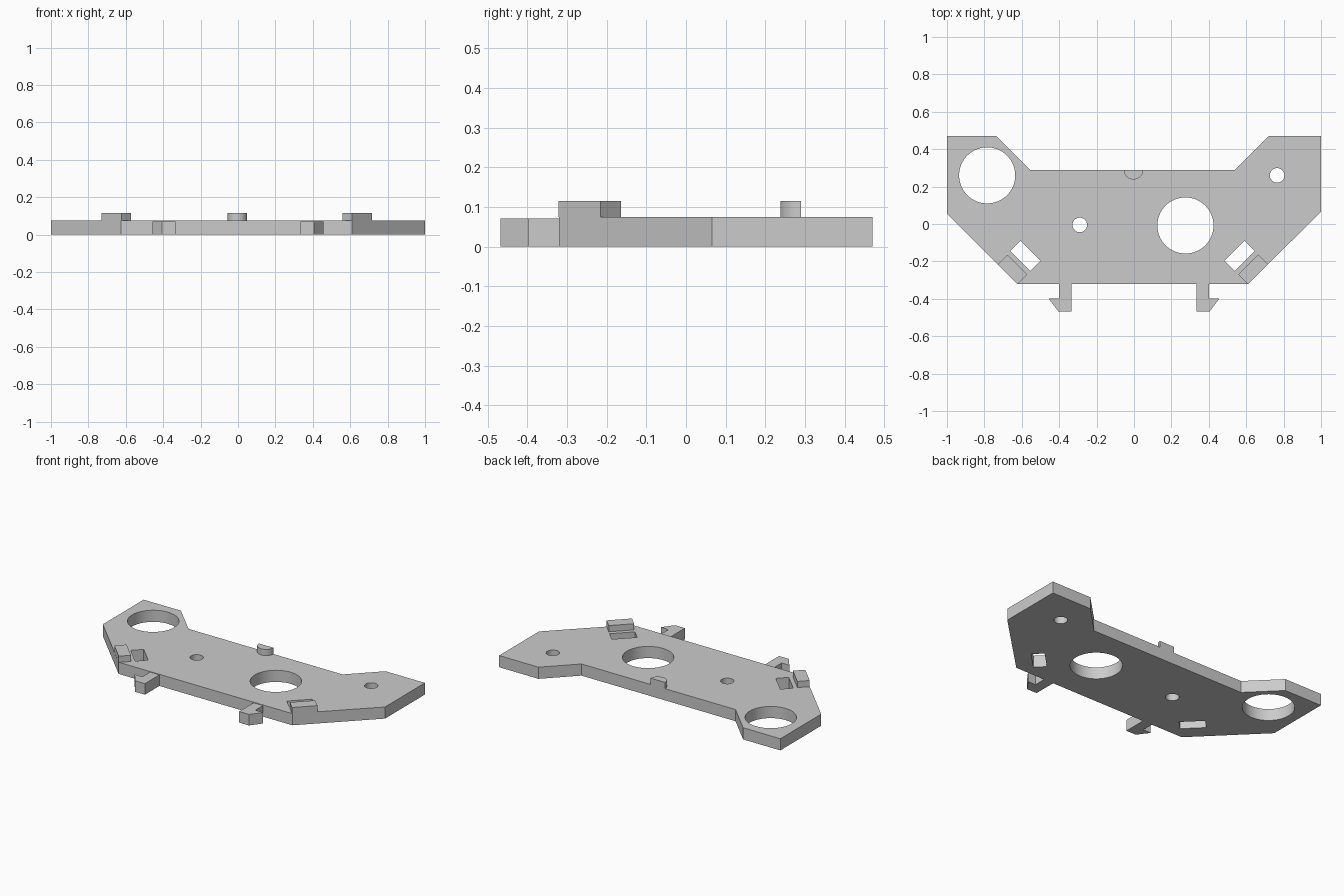
import bpy, bmesh
from math import cos, sin, pi

cube = bpy.data.objects.get("Cube")
if cube:
    bpy.data.objects.remove(cube, do_unlink=True)

THICK, RAISED = 0.075, 0.115

grey = bpy.data.materials.new("light grey")
grey.use_nodes = True
grey.diffuse_color = (0.6, 0.6, 0.6, 1)
grey.node_tree.nodes["Principled BSDF"].inputs["Base Color"].default_value = (0.6, 0.6, 0.6, 1)


def prism(name, outlines, z0, z1):
    """Extrude one or more closed outlines from z0 to z1 as one object."""
    bm = bmesh.new()
    for outline in outlines:
        face = bm.faces.new([bm.verts.new((x, y, z0)) for x, y in outline])
        top = bmesh.ops.extrude_face_region(bm, geom=[face])["geom"]
        bmesh.ops.translate(bm, vec=(0, 0, z1 - z0),
                            verts=[v for v in top if isinstance(v, bmesh.types.BMVert)])
    bmesh.ops.recalc_face_normals(bm, faces=bm.faces)
    mesh = bpy.data.meshes.new(name)
    bm.to_mesh(mesh)
    bm.free()
    mesh.materials.append(grey)
    obj = bpy.data.objects.new(name, mesh)
    bpy.context.collection.objects.link(obj)
    return obj


def arc(x, y, r, start=0, sweep=2 * pi, steps=64, closed=True):
    n = steps if closed else steps - 1
    return [(x + r * cos(start + sweep * i / n), y + r * sin(start + sweep * i / n))
            for i in range(steps)]


def diagonal_box(x, y, length, width, side):
    """Rectangle turned 45 degrees, long axis parallel to the slanted edge."""
    d = 0.5 ** 0.5
    corners = [(-1, -1), (1, -1), (1, 1), (-1, 1)]
    return [(x + d * (a * length - b * width) / 2,
             y + side * d * (a * length + b * width) / 2) for a, b in corners]


def smooth(obj):
    bpy.ops.object.select_all(action="DESELECT")
    obj.select_set(True)
    bpy.context.view_layer.objects.active = obj
    bpy.ops.object.shade_smooth_by_angle(angle=0.6)


# Main plate
plate = prism("plate", [[
    (-1, 0.47), (-0.735, 0.47), (-0.555, 0.29), (0.54, 0.29), (0.72, 0.47),
    (1, 0.47), (1, 0.065), (0.61, -0.32), (-0.625, -0.32), (-1, 0.055)]], 0, THICK)

# Two large holes, two screw holes and two diagonal slots
cutter = prism("hole_cutter", [
    arc(-0.785, 0.26, 0.15), arc(0.275, -0.008, 0.15),
    arc(-0.29, -0.005, 0.039), arc(0.765, 0.26, 0.039),
    diagonal_box(-0.581, -0.171, 0.15, 0.077, -1),
    diagonal_box(0.565, -0.171, 0.15, 0.077, 1)], -0.1, 0.2)
cutter.hide_render = True
cut = plate.modifiers.new("holes", "BOOLEAN")
cut.object, cut.operation, cut.solver = cutter, "DIFFERENCE", "EXACT"
bpy.context.view_layer.objects.active = plate
bpy.ops.object.modifier_apply(modifier=cut.name)
bpy.data.objects.remove(cutter, do_unlink=True)
smooth(plate)

# Raised blocks on the slanted edges and snap hooks on the front edge
for label, side, block_x in (("right", -1, -0.65), ("left", 1, 0.637)):
    prism(label + "_block", [diagonal_box(block_x, -0.243, 0.15, 0.073, -1 if side < 0 else 1)],
          THICK, RAISED)
    hook = [(0.335, -0.32), (0.335, -0.467), (0.405, -0.467),
            (0.457, -0.397), (0.402, -0.397), (0.402, -0.32)]
    prism(label + "_hook", [[(side * x, y) for x, y in hook]], 0, 0.071)

# Half-round peg on the back edge
peg = prism("half_peg", [arc(-0.003, 0.29, 0.052, pi, pi, 32, closed=False)], THICK, RAISED)
smooth(peg)
